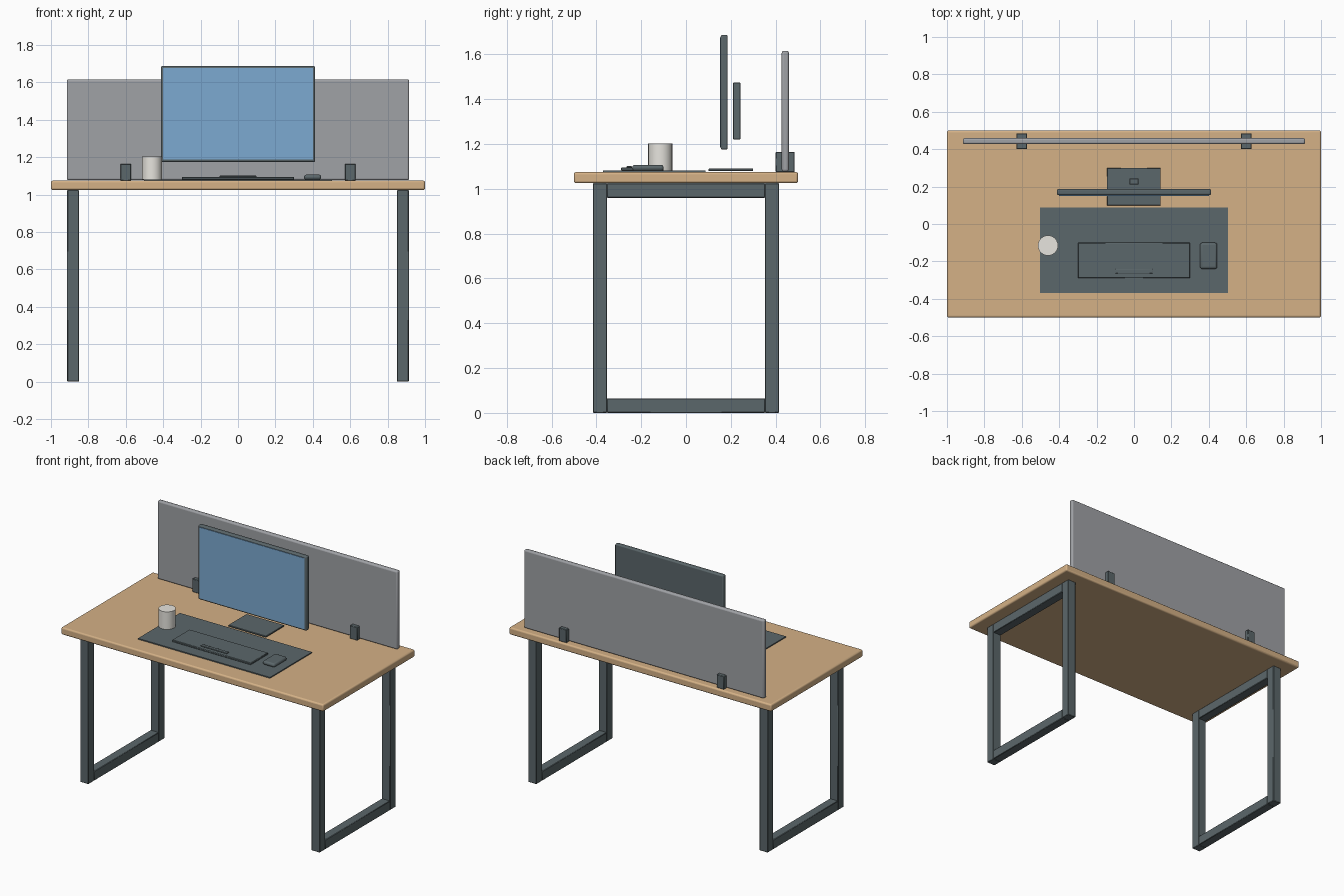
import bpy, math

if "Cube" in bpy.data.objects:
    bpy.data.objects.remove(bpy.data.objects["Cube"])

def material(name, rgb):
    m = bpy.data.materials.new(name)
    m.diffuse_color = (*rgb, 1)
    m.use_nodes = True
    m.node_tree.nodes["Principled BSDF"].inputs["Base Color"].default_value = m.diffuse_color
    return m

wood = material("light wood", (0.66, 0.44, 0.24))
metal = material("dark slate", (0.105, 0.135, 0.145))
fabric = material("grey fabric", (0.35, 0.36, 0.38))
glass = material("screen blue", (0.20, 0.40, 0.64))
ceramic = material("off white", (0.82, 0.80, 0.75))

def finish(ob, name, mat, bevel=0, seg=3):
    ob.name = name
    ob.data.materials.append(mat)
    if bevel:
        b = ob.modifiers.new("bevel", 'BEVEL')
        b.width, b.segments = bevel, seg
        bpy.ops.object.shade_smooth_by_angle(angle=math.radians(35))
    return ob

def box(name, x, y, z, mat, bevel=0, seg=3):
    """Box from (min, max) ranges on each axis."""
    bpy.ops.mesh.primitive_cube_add(size=1, location=[(a + b) / 2 for a, b in (x, y, z)])
    ob = bpy.context.object
    ob.scale = [b - a for a, b in (x, y, z)]
    bpy.ops.object.transform_apply(location=False, rotation=False, scale=True)
    return finish(ob, name, mat, bevel, seg)

# desk top
box("desk_top", (-1, 1), (-0.5, 0.5), (1.025, 1.075), wood, 0.01)

# closed rectangular leg frames and screen clamps, mirrored left and right
for side, s in (("left", -1), ("right", 1)):
    x = tuple(sorted((s * 0.85, s * 0.913)))
    for pos, y in (("front", (-0.415, -0.352)), ("back", (0.352, 0.415))):
        box(f"{side}_{pos}_leg", x, y, (0, 1.025), metal, 0.003, 1)
    for pos, z in (("foot", (0, 0.065)), ("top", (0.96, 1.025))):
        box(f"{side}_{pos}_rail", x, (-0.353, 0.353), z, metal, 0.003, 1)
    cx = tuple(sorted((s * 0.572, s * 0.629)))
    box(f"{side}_clamp", cx, (0.40, 0.485), (1.074, 1.165), metal, 0.003, 1)

# divider panel
box("divider_panel", (-0.915, 0.915), (0.427, 0.459), (1.077, 1.616), fabric, 0.01)

# monitor
box("monitor_body", (-0.413, 0.413), (0.155, 0.186), (1.175, 1.687), metal, 0.008)
box("monitor_screen", (-0.40, 0.40), (0.151, 0.157), (1.187, 1.676), glass)
box("monitor_post", (-0.025, 0.025), (0.21, 0.243), (1.22, 1.475), metal, 0.003, 1)
box("monitor_base", (-0.145, 0.143), (0.10, 0.30), (1.08, 1.09), metal, 0.002, 1)

# desk mat, keyboard, mouse
box("desk_mat", (-0.503, 0.503), (-0.37, 0.087), (1.075, 1.082), metal)
box("keyboard", (-0.3, 0.3), (-0.29, -0.10), (1.081, 1.095), metal, 0.003, 1)
box("space_bar", (-0.1, 0.1), (-0.265, -0.24), (1.094, 1.101), metal, 0.003, 2)
box("mouse", (0.353, 0.445), (-0.24, -0.10), (1.08, 1.107), metal, 0.012, 3)

# cup
bpy.ops.mesh.primitive_cylinder_add(vertices=24, radius=0.054, depth=0.122,
                                    location=(-0.46, -0.115, 1.142))
finish(bpy.context.object, "cup", ceramic)
bpy.ops.object.shade_smooth_by_angle(angle=math.radians(35))
